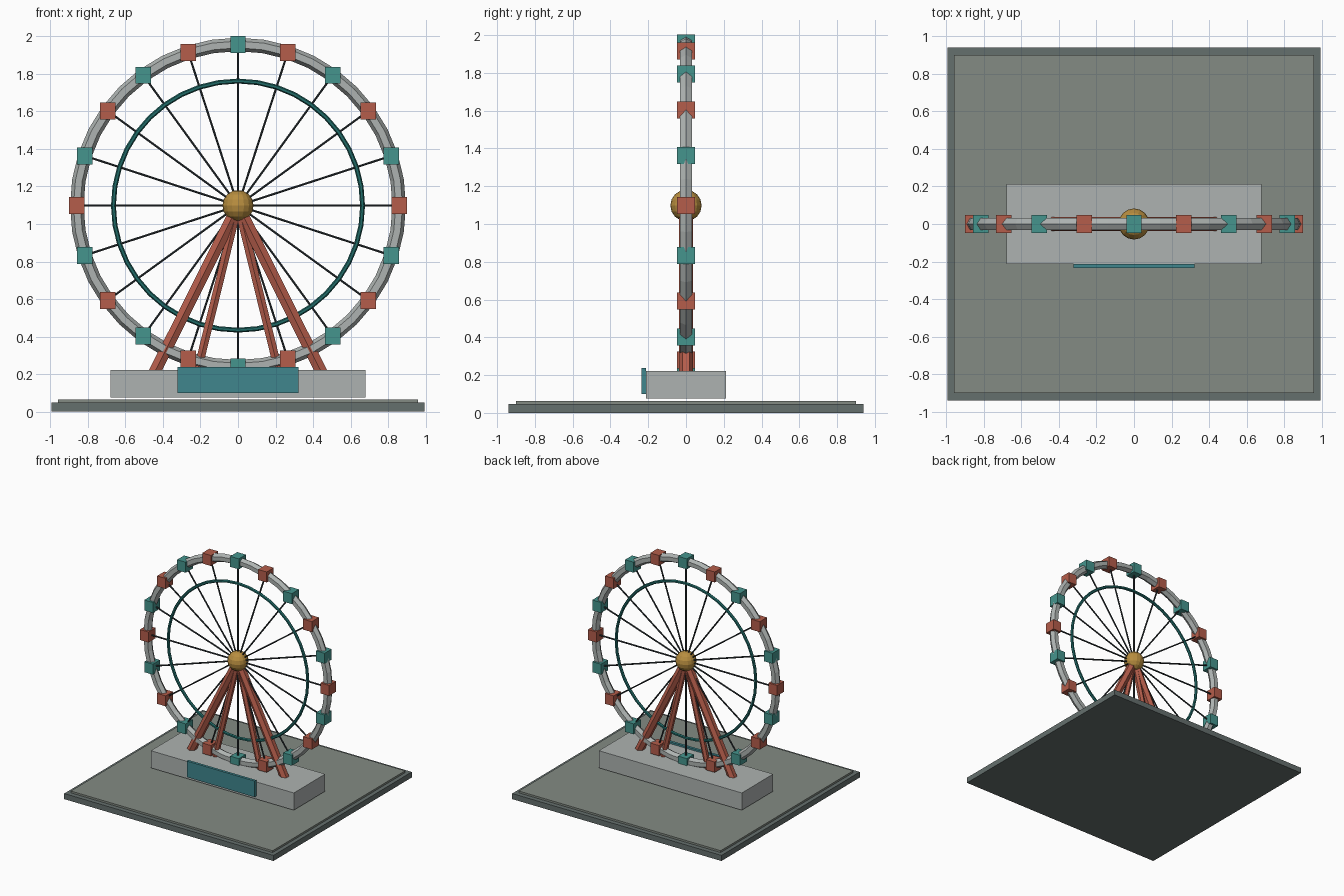
import bpy
from math import sin, cos, pi, atan2, hypot

if "Cube" in bpy.data.objects:
    bpy.data.objects.remove(bpy.data.objects["Cube"])

HUB_Z = 1.098
WHEEL_R = 0.859


def material(name, rgb):
    m = bpy.data.materials.new(name)
    m.diffuse_color = (*rgb, 1)
    m.use_nodes = True
    m.node_tree.nodes["Principled BSDF"].inputs["Base Color"].default_value = m.diffuse_color
    return m


RED = material("red", (0.46, 0.11, 0.07))
TEAL = material("teal", (0.06, 0.30, 0.27))
DARK_TEAL = material("dark_teal", (0.015, 0.15, 0.14))
PANEL = material("panel_blue", (0.05, 0.24, 0.27))
GOLD = material("gold", (0.48, 0.27, 0.05))
DARK = material("dark_metal", (0.03, 0.04, 0.045))
STEEL = material("light_steel", (0.42, 0.45, 0.44))
STONE = material("stone", (0.23, 0.26, 0.23))
SLAB = material("slab_grey", (0.13, 0.16, 0.155))


def finish(name, mat):
    ob = bpy.context.object
    ob.name = name
    ob.data.materials.append(mat)
    return ob


def box(name, lo, hi, mat):
    mid = [(a + b) / 2 for a, b in zip(lo, hi)]
    bpy.ops.mesh.primitive_cube_add(size=1, location=mid)
    ob = finish(name, mat)
    ob.scale = [b - a for a, b in zip(lo, hi)]
    return ob


def bar(name, x0, z0, x1, z1, r, mat):
    """Hexagonal bar in the plane of the wheel."""
    dx, dz = x1 - x0, z1 - z0
    bpy.ops.mesh.primitive_cylinder_add(
        vertices=6, radius=r, depth=hypot(dx, dz),
        location=((x0 + x1) / 2, 0, (z0 + z1) / 2),
        rotation=(0, atan2(dx, dz), 0))
    return finish(name, mat)


def ring(name, major, minor, segs, mat):
    bpy.ops.mesh.primitive_torus_add(
        major_radius=major, minor_radius=minor, major_segments=segs,
        minor_segments=6, location=(0, 0, HUB_Z), rotation=(pi / 2, 0, 0))
    return finish(name, mat)


# base, platform and front panel
box("base_slab", (-0.995, -0.94, 0), (0.995, 0.94, 0.048), SLAB)
box("base_plate", (-0.96, -0.90, 0.045), (0.96, 0.90, 0.064), STONE)
box("platform", (-0.68, -0.213, 0.075), (0.68, 0.213, 0.223), STEEL)
box("front_panel", (-0.323, -0.235, 0.10), (0.323, -0.212, 0.238), PANEL)

# rims and hub
ring("outer_rim", WHEEL_R, 0.036, 40, STEEL)
ring("inner_rim", 0.664, 0.013, 40, DARK_TEAL)
bpy.ops.mesh.primitive_uv_sphere_add(segments=16, ring_count=8, radius=0.083,
                                     location=(0, 0, HUB_Z))
finish("hub", GOLD)

# spokes and upright cabins
for i in range(20):
    a = i * pi / 10
    x, z = WHEEL_R * cos(a), HUB_Z + WHEEL_R * sin(a)
    bar(f"spoke_{i}", 0, HUB_Z, x, z, 0.0065, DARK)
    box(f"cabin_{i}", (x - 0.041, -0.048, z - 0.045),
        (x + 0.041, 0.048, z + 0.045), TEAL if i % 2 else RED)

# support legs
for side in (-1, 1):
    bar("outer_leg", 0, HUB_Z, side * 0.45, 0.20, 0.036, RED)
    bar("inner_leg", 0, HUB_Z, side * 0.22, 0.20, 0.025, RED)
